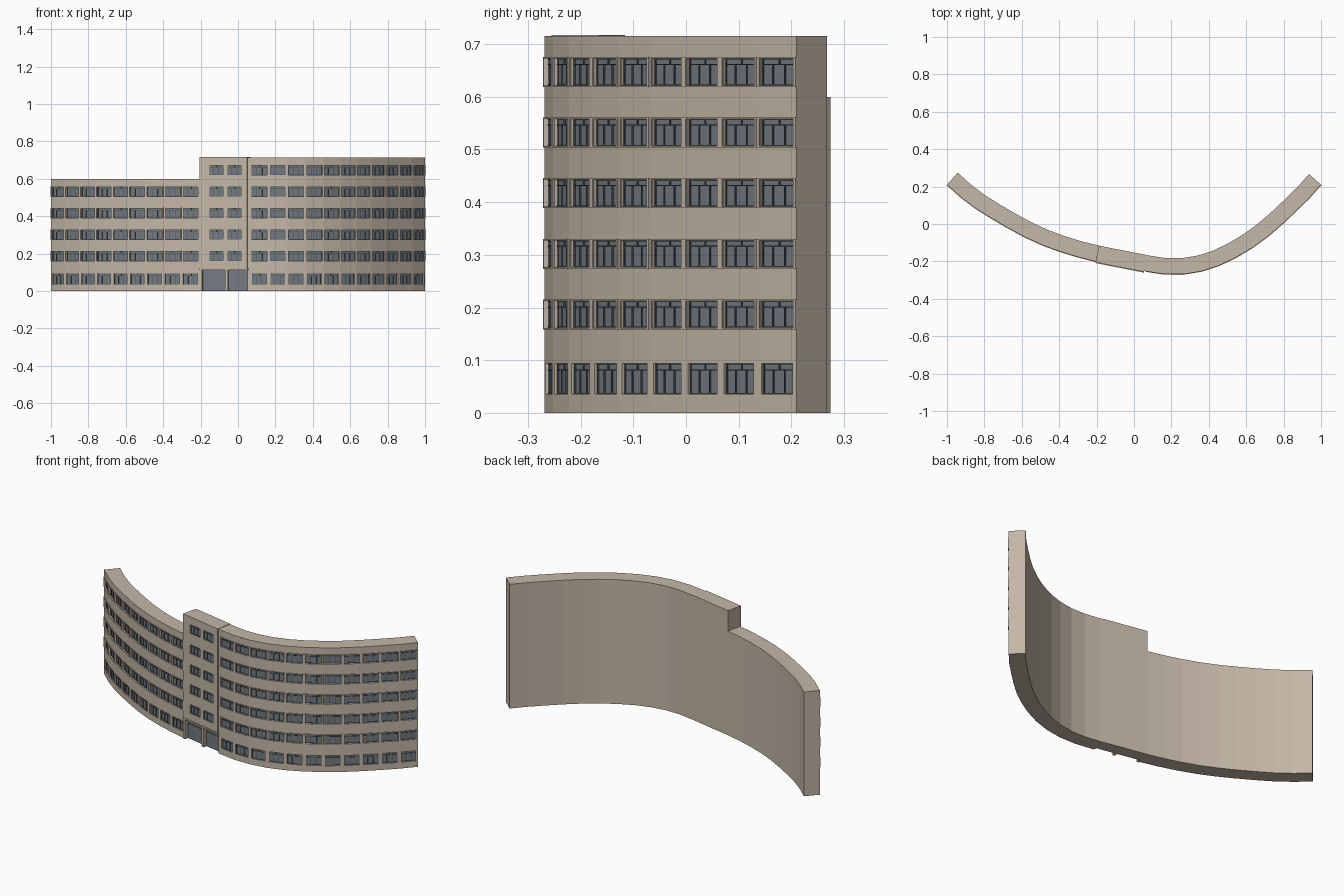
import bpy, bmesh
from mathutils import Vector

cube = bpy.data.objects.get("Cube")
if cube:
    bpy.data.objects.remove(cube, do_unlink=True)


def material(name, rgb):
    m = bpy.data.materials.new(name)
    m.use_nodes = True
    m.diffuse_color = (*rgb, 1)
    m.node_tree.nodes["Principled BSDF"].inputs["Base Color"].default_value = (*rgb, 1)
    return m


WALL, GLASS, FRAME = 0, 1, 2
MATERIALS = [material("beige wall", (0.55, 0.475, 0.385)),
             material("slate glass", (0.17, 0.197, 0.22)),
             material("dark frame", (0.075, 0.09, 0.1))]

THICK = 0.086      # depth of the building
RECESS = 0.008     # depth of the window openings
STOREY = 0.115


def resample(points, count):
    """Split a polyline into equal bays."""
    pts = [Vector(p) for p in points]
    total = sum((b - a).length for a, b in zip(pts, pts[1:]))
    out = [pts[0]]
    for i in range(1, count):
        left = total * i / count
        for a, b in zip(pts, pts[1:]):
            step = (b - a).length
            if left <= step:
                out.append(a.lerp(b, left / step))
                break
            left -= step
    return out + [pts[-1]]


def outward(a, b):
    t = (b - a).normalized()
    return Vector((t.y, -t.x))


def quad(bm, pts, mat=WALL):
    bm.faces.new([bm.verts.new(p) for p in pts]).material_index = mat


def at(a, b, u, d, z):
    """Point on a bay: u along it, d out from the facade, z up."""
    p = a.lerp(b, u) + outward(a, b) * d
    return (p.x, p.y, z)


def box(bm, a, b, u0, u1, d0, d1, z0, z1, mat=WALL):
    lo = [at(a, b, u, d, z0) for u, d in ((u0, d1), (u1, d1), (u1, d0), (u0, d0))]
    hi = [(x, y, z1) for x, y, _ in lo]
    quad(bm, lo[::-1], mat)
    quad(bm, hi, mat)
    for i in range(4):
        j = (i + 1) % 4
        quad(bm, (lo[i], lo[j], hi[j], hi[i]), mat)


def opening(bm, a, b, u0, u1, z0, z1, d):
    """Reveals and glass of one recessed opening."""
    e = d - RECESS
    P = lambda u, dd, z: at(a, b, u, dd, z)
    quad(bm, (P(u0, d, z0), P(u1, d, z0), P(u1, e, z0), P(u0, e, z0)))
    quad(bm, (P(u0, e, z1), P(u1, e, z1), P(u1, d, z1), P(u0, d, z1)))
    quad(bm, (P(u0, d, z0), P(u0, e, z0), P(u0, e, z1), P(u0, d, z1)))
    quad(bm, (P(u1, d, z1), P(u1, e, z1), P(u1, e, z0), P(u1, d, z0)))
    quad(bm, (P(u0, e, z0), P(u1, e, z0), P(u1, e, z1), P(u0, e, z1)), GLASS)


def facade(bm, a, b, z_low, z_top, holes, d=0.0):
    """One flat bay front; holes are (u0, u1, z0, z1) from bottom to top."""
    def panel(u0, u1, z0, z1):
        quad(bm, (at(a, b, u0, d, z0), at(a, b, u1, d, z0),
                  at(a, b, u1, d, z1), at(a, b, u0, d, z1)))
    z = z_low
    for u0, u1, z0, z1 in holes:
        panel(0, 1, z, z0)
        panel(0, u0, z0, z1)
        panel(u1, 1, z0, z1)
        opening(bm, a, b, u0, u1, z0, z1, d)
        z = z1
    panel(0, 1, z, z_top)


def shell(bm, front, back, top):
    """Roof, underside, rear wall and end walls of a run of bays."""
    v = lambda p, z: (p.x, p.y, z)
    for a, b, c, e in zip(front, front[1:], back, back[1:]):
        quad(bm, (v(a, top), v(b, top), v(e, top), v(c, top)))
        quad(bm, (v(c, 0), v(e, 0), v(b, 0), v(a, 0)))
        quad(bm, (v(e, 0), v(c, 0), v(c, top), v(e, top)))
    a, c, b, e = front[0], back[0], front[-1], back[-1]
    quad(bm, (v(c, 0), v(a, 0), v(a, top), v(c, top)))
    quad(bm, (v(b, 0), v(e, 0), v(e, top), v(b, top)))


def window_frame(bm, a, b, u0, u1, z0, z1, d):
    """Border, transom, two lower mullions and one upper mullion."""
    w, h = u1 - u0, z1 - z0
    t = 0.002
    s = t / (b - a).length
    zt = z0 + 0.76 * h
    e = d - RECESS
    bar = lambda p, q, r, k: box(bm, a, b, p, q, e, e + 0.003, r, k, FRAME)
    bar(u0, u0 + s, z0, z1)
    bar(u1 - s, u1, z0, z1)
    for z in (z0, zt, z1 - t):
        bar(u0 + s, u1 - s, z, z + t)
    for f in (0.3, 0.66):
        bar(u0 + f * w, u0 + f * w + s, z0 + t, zt)
    bar(u0 + w / 2, u0 + w / 2 + s, zt + t, z1 - t)


def finish(name, bm):
    bmesh.ops.remove_doubles(bm, verts=bm.verts, dist=0.00001)
    mesh = bpy.data.meshes.new(name)
    bm.to_mesh(mesh)
    bm.free()
    for m in MATERIALS:
        mesh.materials.append(m)
    ob = bpy.data.objects.new(name, mesh)
    bpy.context.collection.objects.link(ob)


def upper_rows(floors, u0, u1):
    """Window openings of every floor above the ground floor."""
    sills = [0.0465 + STOREY * f for f in range(1, floors)]
    return [(u0, u1, z, z + 0.051) for z in sills]


# Plan of the front wall, left end of the facade to the right
west = resample([(-1, 0.21), (-0.96, 0.173), (-0.885, 0.109), (-0.8, 0.053),
                 (-0.714, 0.002), (-0.628, -0.047), (-0.54, -0.092), (-0.447, -0.13),
                 (-0.35, -0.163), (-0.257, -0.188), (-0.205, -0.2)], 9)
corner = Vector((0.05, -0.25))
east = [corner] + resample([(0.064, -0.253), (0.118, -0.264), (0.214, -0.273),
                            (0.313, -0.264), (0.412, -0.24), (0.503, -0.202),
                            (0.59, -0.155), (0.671, -0.101), (0.751, -0.039),
                            (0.824, 0.03), (0.898, 0.1), (0.955, 0.157), (1, 0.21)], 11)
middle = [west[-1], west[-1].lerp(corner, 0.5), corner]

# Rear wall, offset inward along the averaged bay normals
front = west + middle[1:2] + east
back = []
for i, p in enumerate(front):
    n = outward(front[max(i - 1, 0)], front[min(i + 1, len(front) - 1)])
    back.append(p - n * THICK)


def wing(name, nodes, rear, top, floors):
    walls, frames, trim = bmesh.new(), bmesh.new(), bmesh.new()
    shell(walls, nodes, rear, top)
    for a, b in zip(nodes, nodes[1:]):
        if (b - a).length < 0.05:      # plain strip beside the tower
            facade(walls, a, b, 0, top, [])
            continue
        ground, upper = (0.1, 0.9, 0.036, 0.094), upper_rows(floors, 0.08, 0.92)
        facade(walls, a, b, 0, top, [ground] + upper)
        for hole in [ground] + upper:
            window_frame(frames, a, b, *hole, 0)
        # Sill, lintel and pier strips around the upper bands
        for _, _, z0, z1 in upper:
            box(trim, a, b, 0, 1, 0, 0.003, z0 - 0.003, z0)
            box(trim, a, b, 0, 1, 0, 0.003, z1, z1 + 0.003)
            box(trim, a, b, 0, 0.065, 0, 0.003, z0, z1)
            box(trim, a, b, 0.935, 1, 0, 0.003, z0, z1)
    finish(name + "_walls", walls)
    finish(name + "_window_frames", frames)
    finish(name + "_window_trim", trim)


k = len(west)
wing("right_wing", west, back[:k], 0.60, 5)
wing("left_wing", east, back[k + 1:], 0.715, 6)

# Entrance tower: upper part stands slightly forward over a recessed entrance
OUT, PORCH, TOP, DOOR = 0.005, 0.018, 0.717, 0.113
walls, frames = bmesh.new(), bmesh.new()
a, b = middle[0], middle[2]
inner = [p - outward(a, b) * PORCH for p in middle]
shell(walls, inner, back[k - 1:k + 2], TOP)
for (p, q), (u0, u1) in zip(zip(middle, middle[1:]), ((0.41, 0.985), (0.165, 0.74))):
    holes = upper_rows(6, u0, u1)
    facade(walls, p, q, DOOR, TOP, holes, OUT)
    for hole in holes:
        window_frame(frames, p, q, *hole, OUT)
P = lambda u, d, z: at(a, b, u, d, z)
for u, d0, d1 in ((0, -PORCH, OUT), (1, OUT, -PORCH)):
    quad(walls, (P(u, d0, DOOR), P(u, d1, DOOR), P(u, d1, TOP), P(u, d0, TOP)))
quad(walls, (P(0, OUT, TOP), P(1, OUT, TOP), P(1, -PORCH, TOP), P(0, -PORCH, TOP)))
quad(walls, (P(0, -PORCH, DOOR), P(1, -PORCH, DOOR), P(1, OUT, DOOR), P(0, OUT, DOOR)))
finish("tower_walls", walls)
finish("tower_window_frames", frames)

# Entrance glazing, transom bar, columns and canopy
entry = bmesh.new()
box(entry, a, b, 0, 1, -PORCH, 0.002 - PORCH, 0, DOOR, GLASS)
box(entry, a, b, 0, 1, 0.002 - PORCH, 0.004 - PORCH, 0.085, 0.087, FRAME)
finish("entrance_glazing", entry)
columns = bmesh.new()
for u0, u1 in ((0, 0.055), (0.535, 0.595)):
    box(columns, a, b, u0, u1, -PORCH, OUT, 0, DOOR)
finish("entrance_columns", columns)
canopy = bmesh.new()
box(canopy, a, b, 0, 1.02, 0, OUT + 0.004, DOOR, DOOR + 0.008)
finish("entrance_canopy", canopy)
